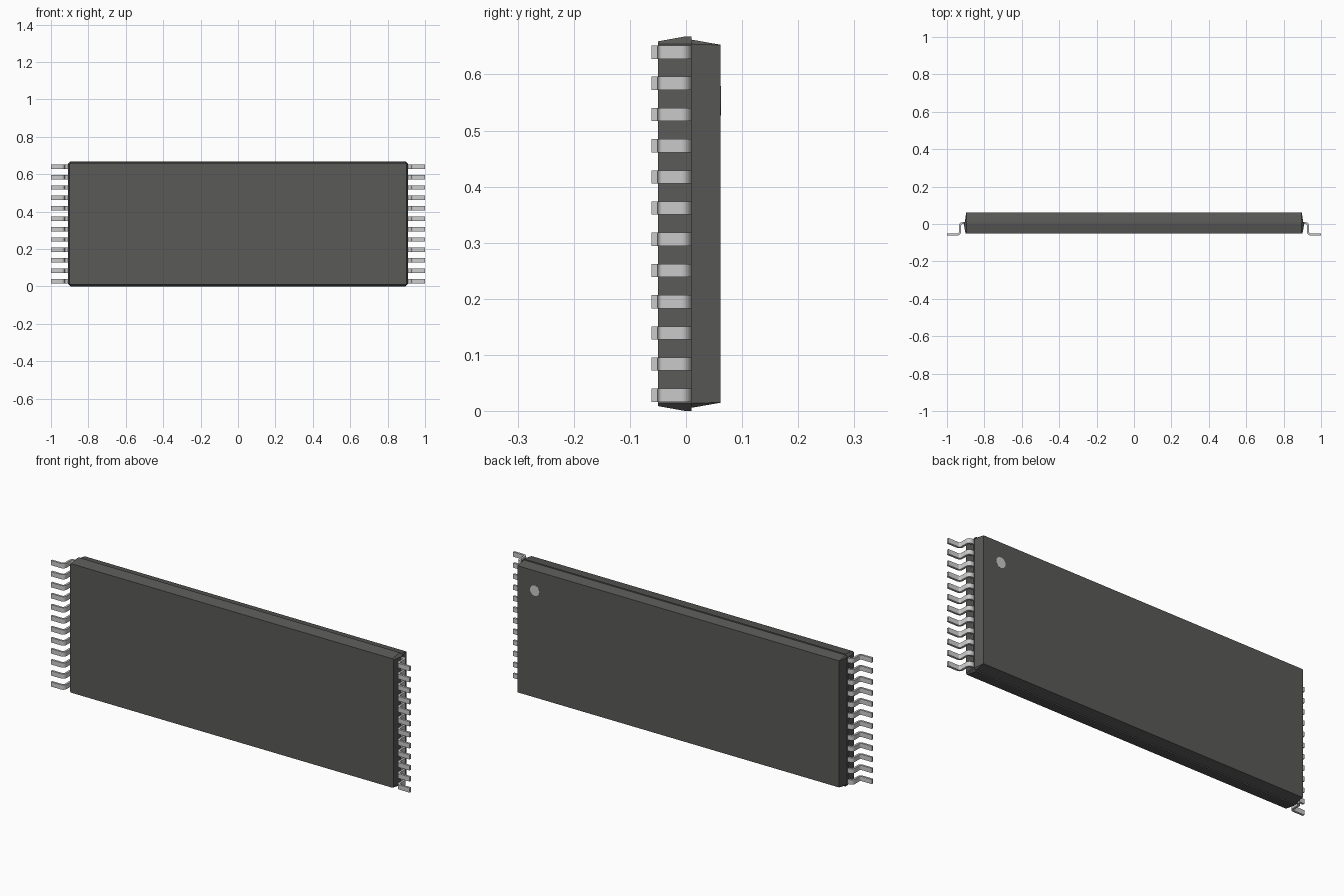
import bpy, bmesh, math
from mathutils import Vector, Matrix

if "Cube" in bpy.data.objects:
    bpy.data.objects.remove(bpy.data.objects["Cube"])

ZC = 0.334  # mid height of the package


def material(name, g):
    m = bpy.data.materials.new(name)
    m.diffuse_color = (g, g, g * 0.97, 1)
    m.use_nodes = True
    m.node_tree.nodes["Principled BSDF"].inputs["Base Color"].default_value = m.diffuse_color
    return m


DARK, METAL = material("dark_plastic", 0.1), material("lead_metal", 0.6)


def finish(name, bm, mat):
    bmesh.ops.recalc_face_normals(bm, faces=bm.faces)
    me = bpy.data.meshes.new(name)
    bm.to_mesh(me)
    bm.free()
    me.materials.append(mat)
    ob = bpy.data.objects.new(name, me)
    bpy.context.collection.objects.link(ob)
    return ob


def loft(bm, loops):
    rings = [[bm.verts.new(p) for p in lp] for lp in loops]
    for a, b in zip(rings, rings[1:]):
        for i in range(len(a)):
            j = (i + 1) % len(a)
            bm.faces.new((a[i], a[j], b[j], b[i]))
    bm.faces.new(rings[0])
    bm.faces.new(rings[-1])


def section(y, hx, hz, c):
    # rectangle with chamfered corners in the xz plane
    pts = [(hx, hz - c), (hx - c, hz), (c - hx, hz), (-hx, hz - c),
           (-hx, c - hz), (c - hx, -hz), (hx - c, -hz), (hx, c - hz)]
    return [(x, y, ZC + z) for x, z in pts]


# Moulded body: tapered halves with a parting-line step and corner chamfers
bm = bmesh.new()
loft(bm, [section(-0.05, 0.901, 0.325, 0.005),
          section(0.0, 0.910, 0.334, 0.014),
          section(0.010, 0.910, 0.334, 0.014),
          section(0.010, 0.905, 0.328, 0.008),
          section(0.0615, 0.897, 0.319, 0.0005)])
finish("body", bm, DARK)

# Pin-one marker on the back face
bm = bmesh.new()
bmesh.ops.create_cone(bm, cap_ends=True, segments=32, radius1=0.026, radius2=0.026, depth=0.004,
                      matrix=Matrix.Translation((0.80, 0.060, 0.553)) @ Matrix.Rotation(math.pi / 2, 4, 'X'))
finish("pin_one_marker", bm, METAL)


# Gull-wing lead profile: outline made of two concentric bends
def arc(cx, cy, r, a0, a1, n=6):
    return [(cx + r * math.cos(math.radians(a0 + (a1 - a0) * i / n)),
             cy + r * math.sin(math.radians(a0 + (a1 - a0) * i / n))) for i in range(n + 1)]


T = 0.0105
upper = [(0.89, 0.0095)] + arc(0.917, -0.0095, 0.019, 90, 0) + arc(0.9445, -0.0425, 0.0085, 180, 270) + [(1.0, -0.051)]
lower = [(0.89, 0.0095 - T)] + arc(0.917, -0.0095, 0.019 - T, 90, 0) + arc(0.9445, -0.0425, 0.0085 + T, 180, 270) + [(1.0, -0.0615)]


def lead_row(name, side):
    bm = bmesh.new()
    for i in range(12):
        z = ZC + (i - 5.5) * 0.0556
        rings = [[(side * u[0], u[1], z - 0.0118), (side * u[0], u[1], z + 0.0118),
                  (side * l[0], l[1], z + 0.0118), (side * l[0], l[1], z - 0.0118)]
                 for u, l in zip(upper, lower)]
        loft(bm, rings)
    ob = finish(name, bm, METAL)
    bpy.ops.object.select_all(action='DESELECT')
    bpy.context.view_layer.objects.active = ob
    ob.select_set(True)
    bpy.ops.object.shade_smooth_by_angle(angle=math.radians(35))


lead_row("right_leads", 1)
lead_row("left_leads", -1)
